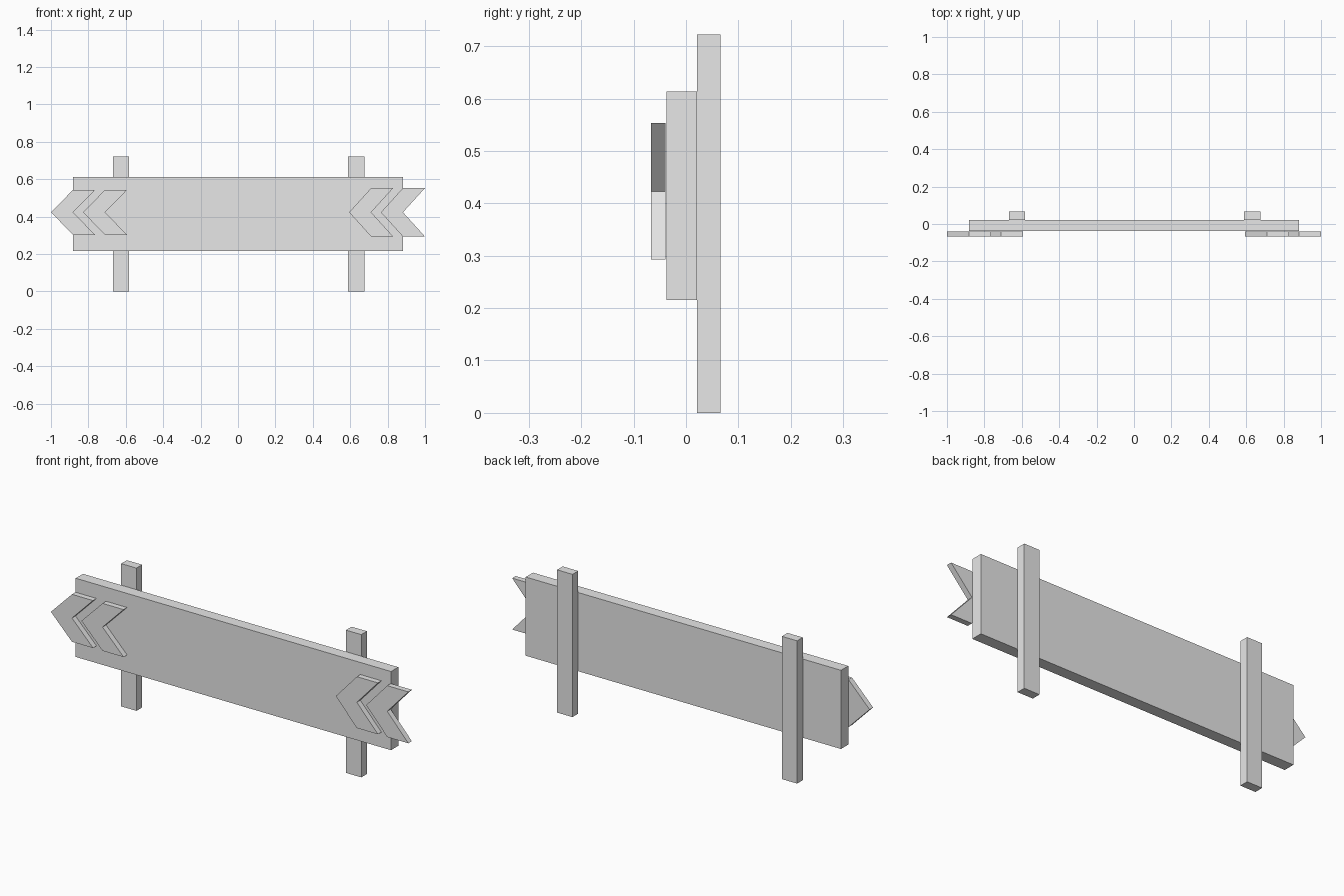
import bpy
import bmesh

cube = bpy.data.objects.get("Cube")
if cube:
    bpy.data.objects.remove(cube, do_unlink=True)

grey = bpy.data.materials.new("plain_grey")
grey.use_nodes = True
grey.diffuse_color = (0.8, 0.8, 0.8, 1)
grey.node_tree.nodes["Principled BSDF"].inputs["Base Color"].default_value = (0.8, 0.8, 0.8, 1)


def extrude_profile(name, outline, y_front, y_back):
    """Make a flat-sided solid from an x-z outline."""
    bm = bmesh.new()
    face = bm.faces.new([bm.verts.new((x, y_front, z)) for x, z in outline])
    grown = bmesh.ops.extrude_face_region(bm, geom=[face])["geom"]
    moved = [v for v in grown if isinstance(v, bmesh.types.BMVert)]
    bmesh.ops.translate(bm, verts=moved, vec=(0, y_back - y_front, 0))
    bmesh.ops.recalc_face_normals(bm, faces=bm.faces)
    mesh = bpy.data.meshes.new(name)
    bm.to_mesh(mesh)
    bm.free()
    mesh.materials.append(grey)
    obj = bpy.data.objects.new(name, mesh)
    bpy.context.collection.objects.link(obj)
    return obj


def block(name, x0, x1, z0, z1, y_front, y_back):
    return extrude_profile(name, [(x0, z0), (x1, z0), (x1, z1), (x0, z1)], y_front, y_back)


def chevron(name, tip, half_height):
    """Left-pointing arrow band with a matching notch."""
    mid, step = 0.423, 0.118
    top, bottom = mid + half_height, mid - half_height
    outline = [(tip, mid), (tip + step, bottom), (tip + 2 * step, bottom),
               (tip + step, mid), (tip + 2 * step, top), (tip + step, top)]
    return extrude_profile(name, outline, -0.067, -0.039)


# Sign board
block("sign_board", -0.882, 0.882, 0.215, 0.613, -0.037, 0.021)

# Posts behind the board
block("right_post", -0.668, -0.583, 0, 0.722, 0.021, 0.066)
block("left_post", 0.589, 0.675, 0, 0.722, 0.021, 0.066)

# Arrow bands on the front, pointing to the right end
for name, tip, half in (("right_outer_chevron", -1.0, 0.12),
                        ("right_inner_chevron", -0.829, 0.12),
                        ("left_inner_chevron", 0.594, 0.13),
                        ("left_outer_chevron", 0.764, 0.13)):
    chevron(name, tip, half)
